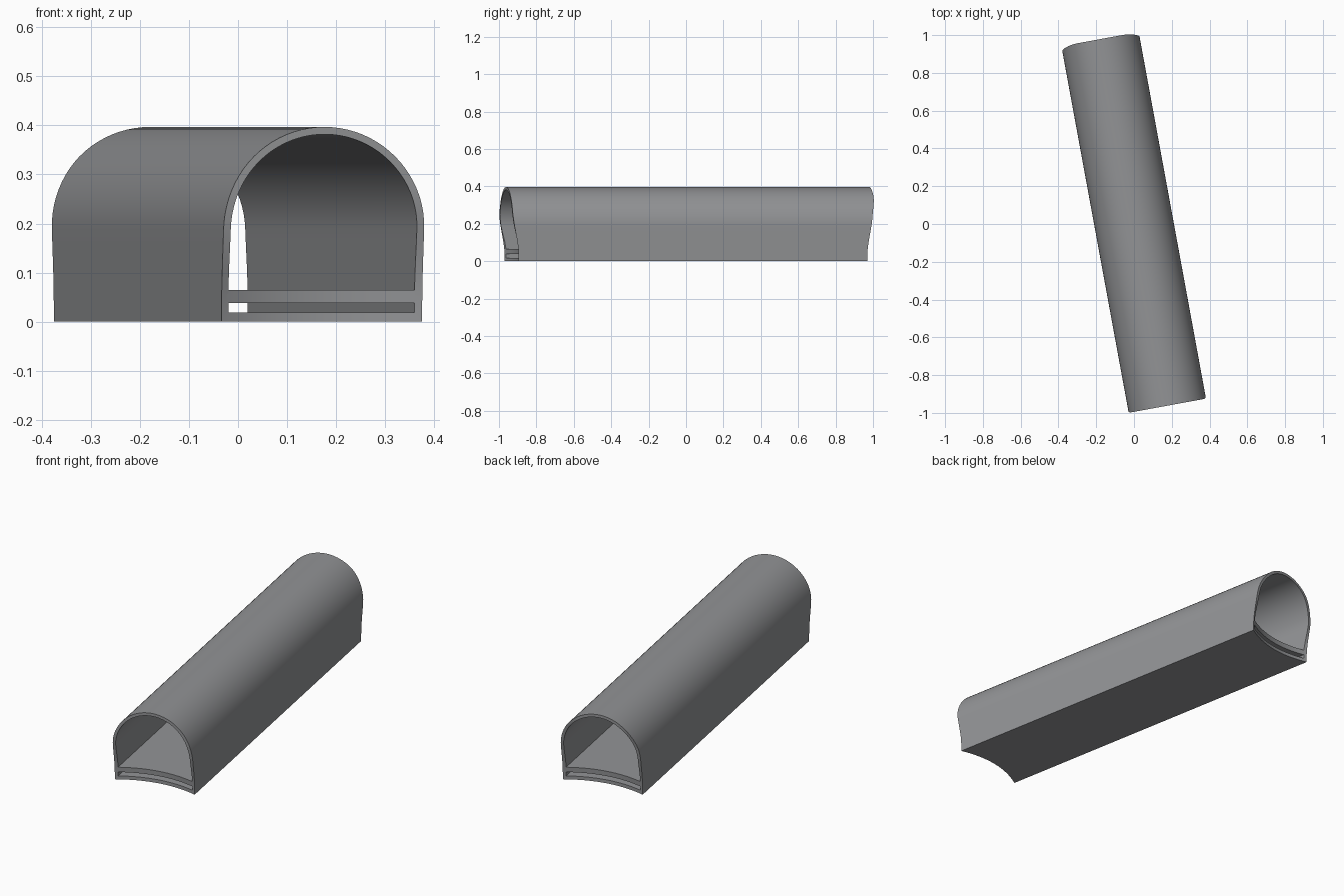
import bpy
import bmesh
from math import sin, cos, pi, radians
from mathutils import Matrix

cube = bpy.data.objects.get("Cube")
if cube:
    bpy.data.objects.remove(cube)

HALF = 0.208       # outer half width, also the arch radius
SPRING = 0.189     # height where the arch starts
WALL = 0.015
FLOOR_STEPS, WALL_STEPS, ARCH_STEPS = 16, 6, 40
TURN = Matrix.Rotation(radians(10.4), 4, "Z")

grey = bpy.data.materials.new("slate grey")
grey.use_nodes = True
colour = (0.29, 0.295, 0.305, 1)
grey.diffuse_color = colour
grey.node_tree.nodes["Principled BSDF"].inputs["Base Color"].default_value = colour


def ease(a, b, t):
    t = min(max((t - a) / (b - a), 0), 1)
    return t * t * (3 - 2 * t)


def reach(x, z, back):
    """Distance from the middle to the curved end at one profile point."""
    hollow = 0.045 * (1 - (x / HALF) ** 2) * (1 - ease(0.07, 0.2, z))
    bulge = 0.017 * ease(0.23, 0.36, z) if back else 0
    return 0.948 + 0.03 * ease(0.03, 0.27, z) + bulge - hollow


def arch_profile(half, floor):
    """Closed outline: floor, right wall, round arch, left wall."""
    pts = [(half * (2 * i / FLOOR_STEPS - 1), floor) for i in range(FLOOR_STEPS)]
    rise = [floor + (SPRING - floor) * i / WALL_STEPS for i in range(WALL_STEPS)]
    pts += [(half, z) for z in rise]
    for i in range(ARCH_STEPS + 1):
        a = pi * i / ARCH_STEPS
        pts.append((half * cos(a), SPRING + half * sin(a)))
    pts += [(-half, z) for z in reversed(rise[1:])]
    return pts


def end_loops(bm, pts):
    """Front and back vertex loops of one outline."""
    front = [bm.verts.new((x, -reach(x, z, False), z)) for x, z in pts]
    back = [bm.verts.new((x, reach(x, z, True), z)) for x, z in pts]
    return front, back


def bridge(bm, a, b, closed=True):
    n = len(a)
    for i in range(n if closed else n - 1):
        j = (i + 1) % n
        bm.faces.new((a[i], a[j], b[j], b[i]))


def finish(bm, name):
    bm.transform(TURN)
    bmesh.ops.recalc_face_normals(bm, faces=bm.faces)
    mesh = bpy.data.meshes.new(name)
    bm.to_mesh(mesh)
    bm.free()
    obj = bpy.data.objects.new(name, mesh)
    bpy.context.collection.objects.link(obj)
    mesh.materials.append(grey)
    bpy.ops.object.select_all(action="DESELECT")
    obj.select_set(True)
    bpy.context.view_layer.objects.active = obj
    bpy.ops.object.shade_smooth_by_angle(angle=radians(35))


# Hollow arched shell with a thin bottom plate
bm = bmesh.new()
outer_front, outer_back = end_loops(bm, arch_profile(HALF, 0))
inner_front, inner_back = end_loops(bm, arch_profile(HALF - WALL, 0.018))
bridge(bm, outer_front, outer_back)
bridge(bm, inner_front, inner_back)
bridge(bm, outer_front, inner_front)
bridge(bm, outer_back, inner_back)
finish(bm, "tunnel_shell")

# Raised deck above the slot, running into both walls
bm = bmesh.new()
deck_half = HALF - WALL + 0.004
across = [deck_half * (2 * i / FLOOR_STEPS - 1) for i in range(FLOOR_STEPS + 1)]
low_front, low_back = end_loops(bm, [(x, 0.038) for x in across])
top_front, top_back = end_loops(bm, [(x, 0.064) for x in across])
for a, b in ((low_front, low_back), (top_front, top_back),
             (low_front, top_front), (low_back, top_back)):
    bridge(bm, a, b, closed=False)
for k in (0, -1):
    bm.faces.new((low_front[k], low_back[k], top_back[k], top_front[k]))
finish(bm, "floor_deck")
